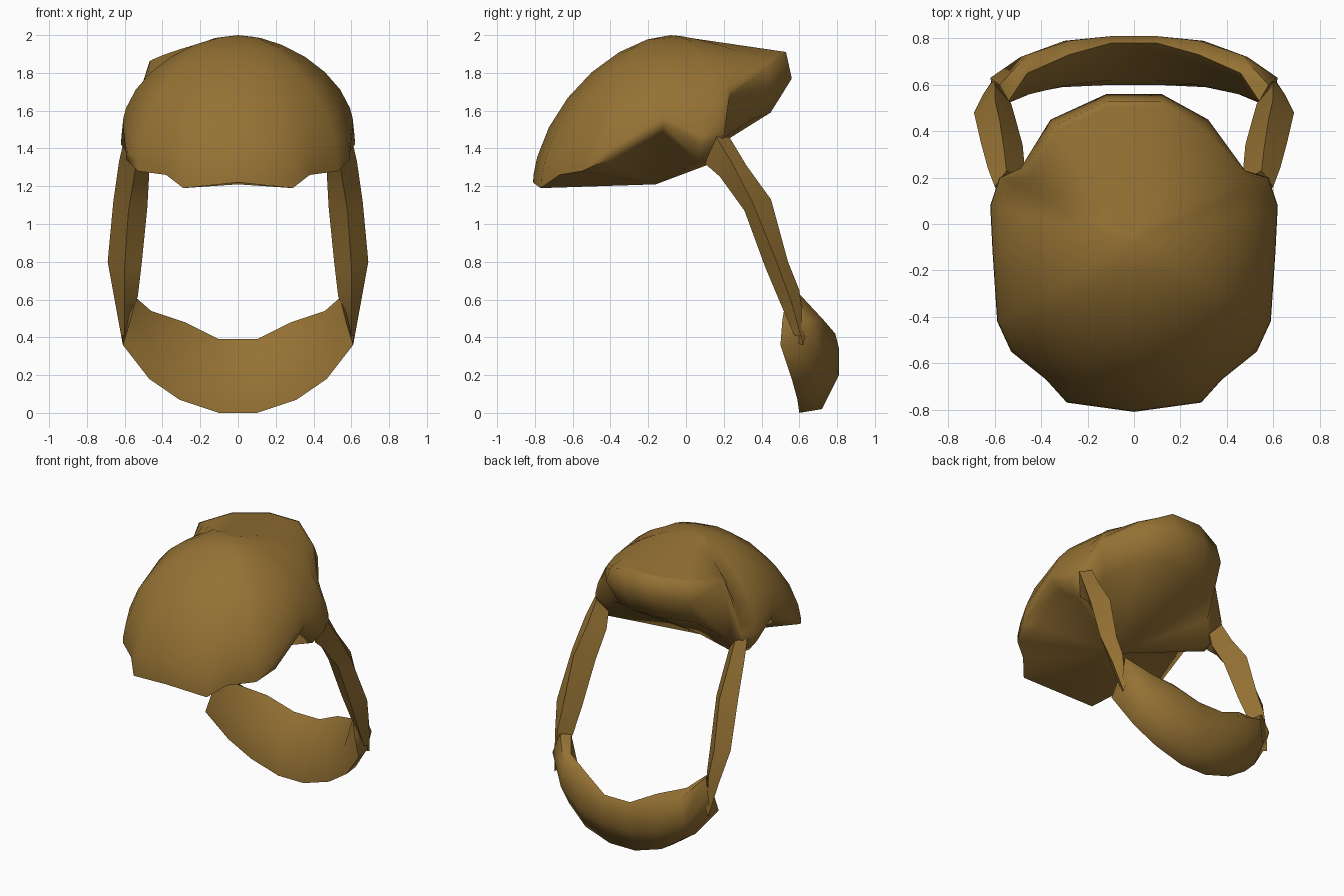
import bpy
import bmesh
import math
from mathutils import Vector

default_cube = bpy.data.objects.get("Cube")
if default_cube:
    bpy.data.objects.remove(default_cube, do_unlink=True)

leather = bpy.data.materials.new("brown leather")
leather.use_nodes = True
brown = (0.30, 0.167, 0.034, 1)
leather.diffuse_color = brown
leather.node_tree.nodes["Principled BSDF"].inputs["Base Color"].default_value = brown


def finish(name, bm, sharp_angle):
    """Turn a bmesh into a smooth shaded object with crisp creases."""
    bmesh.ops.remove_doubles(bm, verts=bm.verts, dist=0.001)
    bmesh.ops.recalc_face_normals(bm, faces=bm.faces)
    mesh = bpy.data.meshes.new(name)
    bm.to_mesh(mesh)
    bm.free()
    mesh.materials.append(leather)
    obj = bpy.data.objects.new(name, mesh)
    bpy.context.collection.objects.link(obj)
    bpy.ops.object.select_all(action="DESELECT")
    obj.select_set(True)
    bpy.context.view_layer.objects.active = obj
    bpy.ops.object.shade_smooth_by_angle(angle=math.radians(sharp_angle))


def bridge(bm, lower, upper):
    """Join two vertex rings with quads."""
    for i in range(len(lower)):
        j = (i + 1) % len(lower)
        bm.faces.new((lower[i], lower[j], upper[j], upper[i]))


def loft(bm, sections):
    """Bridge equal-length closed sections and return the vertex rings."""
    rows = [[bm.verts.new(p) for p in section] for section in sections]
    for lower, upper in zip(rows, rows[1:]):
        bridge(bm, lower, upper)
    return rows


def fan(bm, row, tip):
    """Close a ring of vertices with triangles to one point."""
    centre = bm.verts.new(tip)
    for i, vert in enumerate(row):
        bm.faces.new((vert, row[(i + 1) % len(row)], centre))


def mirrored(point):
    return Vector((-point[0], point[1], point[2]))


# Cap rim from front to back: position, roundness above it, upright shoulder height
half_rim = [
    ((0.29, -0.77, 1.19), 1.7, 0),
    ((0.38, -0.67, 1.26), 1.75, 0),
    ((0.53, -0.55, 1.28), 1.8, 0),
    ((0.59, -0.42, 1.34), 1.8, 0),
    ((0.61, -0.12, 1.53), 1.75, 0),
    ((0.62, 0.08, 1.42), 1.85, 0),
    ((0.58, 0.20, 1.46), 1.85, 0),
    ((0.48, 0.23, 1.68), 1.7, 0),
    ((0.32, 0.45, 1.74), 1.4, 0.08),
    ((0.12, 0.56, 1.77), 1.0, 0.14),
]
other_half = [(mirrored(p), n, s) for p, n, s in half_rim]
# The right rear corner is folded up higher
other_half[-3] = (Vector((-0.49, 0.24, 1.72)), 1.2, 0.14)
other_half[-2] = (Vector((-0.36, 0.45, 1.76)), 1.1, 0.13)
rim = [((0, -0.81, 1.22), 1.7, 0)] + half_rim + other_half[::-1]

# Cap dome, swept from the rim up to the crown
crown = Vector((0, -0.08, 2.0))


def dome_point(point, roundness, shoulder, angle):
    p = Vector(point)
    spread = math.cos(angle) ** (2 / roundness)
    lift = math.sin(angle) ** (2 / roundness)
    if shoulder:
        spread *= 0.96
    flat = crown.xy.lerp(p.xy, spread)
    base = p.z + shoulder
    return (flat.x, flat.y, base + (crown.z - base) * lift)


bm = bmesh.new()
steps = 7
rings = [[p for p, n, s in rim]]
rings += [[dome_point(p, n, s, math.pi / 2 * (k + 0.4) / steps) for p, n, s in rim]
          if k == 0 else
          [dome_point(p, n, s, math.pi / 2 * k / steps) for p, n, s in rim]
          for k in range(steps)]
rows = loft(bm, rings)
fan(bm, rows[-1], crown)

# Cap underside: rear lobe tucks in before closing on the middle
tucked = []
for vert in rows[0]:
    p = vert.co.copy()
    if p.y > 0.4:
        p = Vector((p.x * 0.85, p.y * 0.8, p.z - 0.18))
    elif p.y > 0.22:
        p = Vector((p.x * 0.9, p.y * 0.9, 1.46))
    elif p.y > 0:
        p = Vector((p.x * 0.88, p.y * 0.8, 1.33))
    else:
        p = p.lerp(Vector((0, -0.16, 1.21)), 0.15)
    tucked.append(bm.verts.new(p))
bridge(bm, rows[0], tucked)
fan(bm, tucked, (0, -0.16, 1.21))
finish("cap", bm, 80)

# Side straps: outer edge, rear ridge, inner edge and front of a diamond ribbon
strap_sections = [
    [(0.60, 0.16, 1.46), (0.55, 0.23, 1.46), (0.48, 0.19, 1.38), (0.54, 0.10, 1.32)],
    [(0.63, 0.24, 1.33), (0.56, 0.32, 1.31), (0.47, 0.23, 1.27), (0.55, 0.18, 1.25)],
    [(0.66, 0.35, 1.12), (0.58, 0.45, 1.13), (0.48, 0.34, 1.09), (0.58, 0.31, 1.07)],
    [(0.69, 0.48, 0.80), (0.60, 0.54, 0.80), (0.51, 0.45, 0.79), (0.60, 0.42, 0.77)],
    [(0.65, 0.56, 0.58), (0.60, 0.60, 0.65), (0.53, 0.52, 0.62), (0.60, 0.50, 0.58)],
    [(0.61, 0.62, 0.36), (0.60, 0.63, 0.40), (0.59, 0.61, 0.42), (0.60, 0.59, 0.37)],
]
for side in ("left", "right"):
    sections = strap_sections
    if side == "right":
        sections = [[mirrored(p) for p in s] for s in strap_sections]
    bm = bmesh.new()
    rows = loft(bm, sections)
    bm.faces.new(rows[0])
    bm.faces.new(rows[-1])
    finish(side + "_strap", bm, 50)

# Rear band, centre outwards: lip, upper back, lower back, bottom, front edge, belly
band_sections = [
    [(0.10, 0.78, 0.39), (0.10, 0.81, 0.34), (0.10, 0.81, 0.20),
     (0.10, 0.72, 0.02), (0.10, 0.60, 0.00), (0.10, 0.62, 0.20)],
    [(0.28, 0.73, 0.48), (0.28, 0.79, 0.42), (0.30, 0.79, 0.24),
     (0.30, 0.71, 0.08), (0.31, 0.59, 0.07), (0.28, 0.60, 0.27)],
    [(0.46, 0.65, 0.54), (0.46, 0.73, 0.49), (0.49, 0.72, 0.32),
     (0.47, 0.66, 0.19), (0.47, 0.56, 0.18), (0.45, 0.56, 0.36)],
    [(0.54, 0.53, 0.61), (0.58, 0.60, 0.63), (0.62, 0.63, 0.50),
     (0.61, 0.59, 0.38), (0.61, 0.50, 0.36), (0.57, 0.51, 0.49)],
]
bm = bmesh.new()
rows = loft(bm, [[mirrored(p) for p in s] for s in band_sections[::-1]] + band_sections)
bm.faces.new(rows[0])
bm.faces.new(rows[-1])
finish("rear_band", bm, 70)
